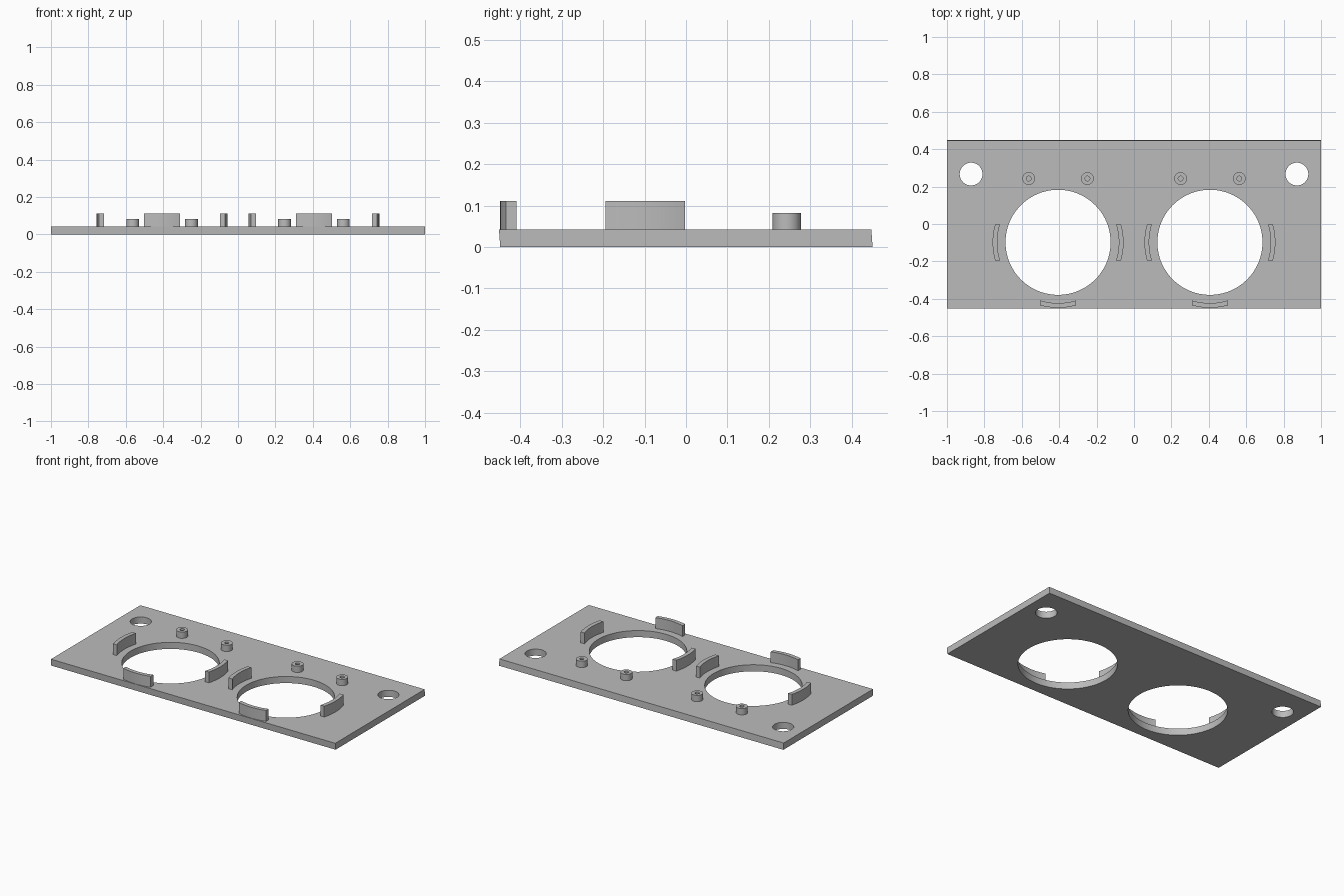
import bpy
import math

if "Cube" in bpy.data.objects:
    bpy.data.objects.remove(bpy.data.objects["Cube"])

PLATE_TOP, TAB_TOP, BOSS_TOP = 0.042, 0.111, 0.082
HOLE_X, HOLE_Y, HOLE_R = 0.406, -0.098, 0.281
TAB_OUTER, TAB_INNER, TAB_HALF = 0.35, 0.325, 0.096

grey = bpy.data.materials.new("plain grey")
grey.use_nodes = True
colour = (0.5, 0.5, 0.5, 1)
grey.diffuse_color = colour
grey.node_tree.nodes["Principled BSDF"].inputs["Base Color"].default_value = colour


def mesh_object(name, verts, faces):
    mesh = bpy.data.meshes.new(name)
    mesh.from_pydata(verts, [], faces)
    mesh.materials.append(grey)
    obj = bpy.data.objects.new(name, mesh)
    bpy.context.collection.objects.link(obj)
    return obj


def prism(name, outline, z0, z1, shear=0.0):
    """Extrude a counter-clockwise outline, leaning the top slightly in y."""
    n = len(outline)
    verts = [(x, y, z0) for x, y in outline] + [(x, y - shear, z1) for x, y in outline]
    faces = [(i, (i + 1) % n, (i + 1) % n + n, i + n) for i in range(n)]
    faces += [tuple(reversed(range(n))), tuple(range(n, 2 * n))]
    return mesh_object(name, verts, faces)


def circle(x, y, r, n):
    return [(x + r * math.cos(math.tau * i / n), y + r * math.sin(math.tau * i / n))
            for i in range(n)]


def smooth(obj):
    bpy.ops.object.select_all(action="DESELECT")
    obj.select_set(True)
    bpy.context.view_layer.objects.active = obj
    bpy.ops.object.shade_smooth_by_angle(angle=math.radians(30))


def cut(obj, cutter):
    mod = obj.modifiers.new("hole", "BOOLEAN")
    mod.operation, mod.solver, mod.object = "DIFFERENCE", "EXACT", cutter
    bpy.context.view_layer.objects.active = obj
    bpy.ops.object.modifier_apply(modifier=mod.name)
    bpy.data.objects.remove(cutter)


def tab(name, cx, cy, direction):
    """Curved retaining wall with parallel ends."""
    def arc(r, flip):
        half = math.asin(TAB_HALF / r)
        steps = [flip * half * (i / 6 - 1) for i in range(13)]
        return [(cx + r * math.cos(direction + a), cy + r * math.sin(direction + a))
                for a in steps]
    smooth(prism(name, arc(TAB_OUTER, 1) + arc(TAB_INNER, -1), PLATE_TOP - 0.002, TAB_TOP))


# Base plate with slightly leaning long edges
plate = prism("base_plate", [(-1, -0.448), (1, -0.448), (1, 0.45), (-1, 0.45)],
              0, PLATE_TOP, 0.003)

for side, label in ((-1, "right"), (1, "left")):
    # Large opening and corner mounting hole
    for x, y, r, n in ((HOLE_X, HOLE_Y, HOLE_R, 96), (0.871, 0.267, 0.061, 48)):
        cutter = prism("hole_cutter", circle(side * x, y, r, n), -0.1, 0.2)
        cutter.hide_render = True
        cut(plate, cutter)

    # Three tabs around each opening
    for where, angle in (("plus_x", 0), ("minus_x", math.pi), ("front", -math.pi / 2)):
        tab(f"{label}_{where}_tab", side * HOLE_X, HOLE_Y, angle)

    # Hollow screw bosses behind each opening
    for place, x in (("inner", 0.249), ("outer", 0.563)):
        n = 32
        rings = [(0.034, PLATE_TOP - 0.002), (0.034, BOSS_TOP),
                 (0.013, BOSS_TOP), (0.013, PLATE_TOP - 0.002)]
        verts = [(px, py, z) for r, z in rings for px, py in circle(side * x, 0.243, r, n)]
        faces = [(k * n + i, k * n + (i + 1) % n,
                  (k + 1) % 4 * n + (i + 1) % n, (k + 1) % 4 * n + i)
                 for k in range(4) for i in range(n)]
        smooth(mesh_object(f"{label}_{place}_boss", verts, faces))

smooth(plate)
